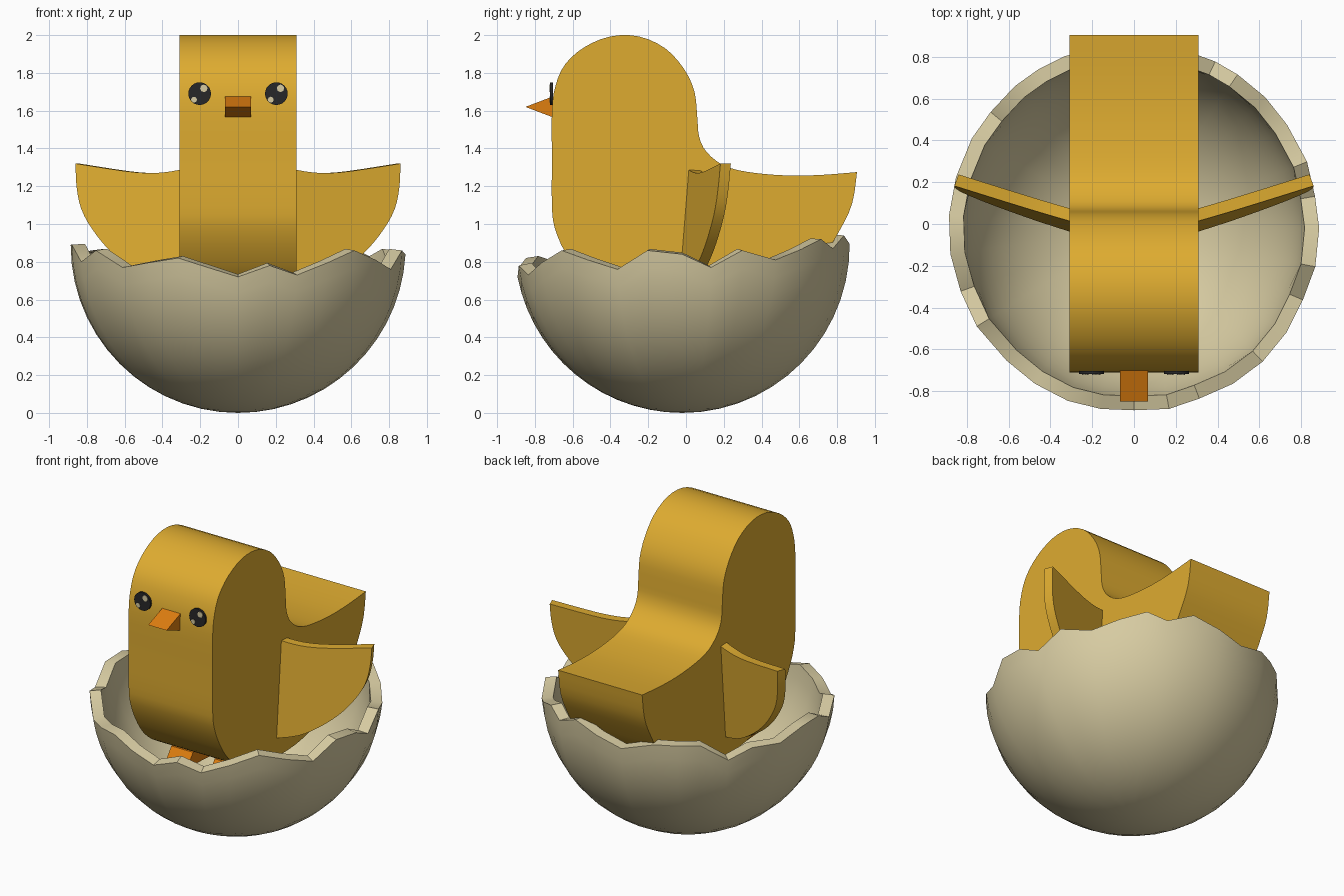
import bpy, bmesh
from math import sin, cos, asin, pi, radians
from mathutils import Vector

if "Cube" in bpy.data.objects:
    bpy.data.objects.remove(bpy.data.objects["Cube"])


def material(name, rgb):
    mat = bpy.data.materials.new(name)
    mat.use_nodes = True
    color = (*rgb, 1)
    mat.diffuse_color = color
    mat.node_tree.nodes["Principled BSDF"].inputs["Base Color"].default_value = color
    return mat


yellow = material("yellow feathers", (0.73, 0.41, 0.03))
cream = material("cream shell", (0.68, 0.6, 0.36))
orange = material("orange beak", (0.74, 0.21, 0.005))
black = material("black eye", (0.02, 0.02, 0.022))


def finish(name, bm, mat, angle=30):
    bmesh.ops.recalc_face_normals(bm, faces=bm.faces)
    mesh = bpy.data.meshes.new(name)
    bm.to_mesh(mesh)
    bm.free()
    mesh.materials.append(mat)
    obj = bpy.data.objects.new(name, mesh)
    bpy.context.collection.objects.link(obj)
    bpy.ops.object.select_all(action="DESELECT")
    obj.select_set(True)
    bpy.context.view_layer.objects.active = obj
    bpy.ops.object.shade_smooth_by_angle(angle=radians(angle))
    return obj


def spline(points, steps=3):
    """Smooth open curve through the points."""
    pts = [Vector(p) for p in points]
    pts = [pts[0]] + pts + [pts[-1]]
    out = []
    for a, b, c, d in zip(pts, pts[1:], pts[2:], pts[3:]):
        for i in range(steps):
            t = i / steps
            out.append(0.5 * (2 * b + (c - a) * t + (2 * a - 5 * b + 4 * c - d) * t * t
                              + (3 * b - a - 3 * c + d) * t ** 3))
    return out + [pts[-1]]


def prism(name, outline, place, mat):
    """Solid between two copies of an outline; place(p, side) gives 3D points."""
    bm = bmesh.new()
    front, back = [[bm.verts.new(place(p, s)) for p in outline] for s in (0, 1)]
    bm.faces.new(front)
    bm.faces.new(back[::-1])
    n = len(outline)
    for i in range(n):
        j = (i + 1) % n
        bm.faces.new((front[i], back[i], back[j], front[j]))
    return finish(name, bm, mat)


def across(half, x=0):
    return lambda p, s: (x + (half if s else -half), p[0], p[1])


# Body: one side profile (y, z) extruded across x
body = [(.905, 1.275), (.72, 1.26), (.53, 1.257), (.33, 1.275), (.2, 1.31), (.11, 1.38),
        (.07, 1.46), (.06, 1.56), (.045, 1.7), (-.01, 1.82), (-.11, 1.93), (-.25, 1.993),
        (-.4, 1.993), (-.54, 1.935), (-.64, 1.845), (-.69, 1.735), (-.71, 1.6), (-.71, 1.35),
        (-.71, 1.1), (-.695, .98), (-.64, .85), (-.55, .72), (-.42, .62), (-.25, .56),
        (0, .53), (.25, .55), (.5, .63), (.68, .76), (.81, .96), (.88, 1.11), (.905, 1.275)]
prism("body", spline(body)[:-1], across(.31), yellow)

# Wings: thin swept panels, mirrored
wing_top = [(.29, 1.29), (.38, 1.275), (.47, 1.27), (.6, 1.28), (.86, 1.32)]
wing_edge = [(.86, 1.32), (.855, 1.2), (.83, 1.08), (.77, .97), (.68, .86), (.56, .76),
             (.44, .69), (.29, .65)]
wing = spline(wing_top)[:-1] + spline(wing_edge)
for label, m in (("left", 1), ("right", -1)):
    prism(label + "_wing", wing, lambda p, s, m=m: (
        m * (p[0] - .02 * s), .015 + .3 * (p[0] - .31) + .08 * (p[1] - 1.29) + .055 * s, p[1]),
        yellow)

    # Feet tucked below the belly
    prism(label + "_foot", [(-.42, .5), (-.36, .58), (-.1, .58), (-.1, .48)],
          across(.08, .16 * m), orange)

# Beak wedge
prism("beak", [(-.85, 1.62), (-.70, 1.677), (-.70, 1.563)], across(.068), orange)


# Eyes: flat discs with two small highlights each
def disc(name, x, z, radius, y, mat, sides):
    ring = [(x + radius * cos(2 * pi * i / sides), z + radius * sin(2 * pi * i / sides))
            for i in range(sides)]
    prism(name, ring, lambda p, s: (p[0], -.705 if s else y, p[1]), mat)


for label, x in (("left", .203), ("right", -.203)):
    disc(label + "_eye", x, 1.69, .06, -.719, black, 24)
    disc(label + "_eye_big_glint", x + .022, 1.718, .02, -.722, cream, 8)
    disc(label + "_eye_small_glint", x - .03, 1.658, .016, -.722, cream, 8)

# Egg shell: bowl whose columns end at a jagged rim (angle in degrees, height)
R, CY = .888, -.02
rim = [(-90, .72), (-79, .78), (-69, .73), (-46, .86), (-23, .76), (-12, .86), (0, .84),
       (10, .77), (21, .86), (34, .81), (56, .92), (64, .87), (75, .94), (98, .85),
       (112, .91), (130, .91), (141, .8), (151, .86), (164, .84), (176, .89), (188, .89),
       (200, .8), (212, .86), (226, .77), (249, .82), (270, .72)]
columns = []
for (a, h), (b, k) in zip(rim, rim[1:]):
    columns.append((a, h))
    if b - a > 15:
        columns.append(((a + b) / 2, (h + k) / 2))
ROWS = 14
bm = bmesh.new()
pole = bm.verts.new((0, CY, 0))
grid = []
for a, h in columns:
    top = asin((h - R) / R)
    column = []
    for r in range(1, ROWS + 1):
        lat = -pi / 2 + (top + pi / 2) * r / ROWS
        column.append(bm.verts.new((R * cos(lat) * cos(radians(a)),
                                    CY + R * cos(lat) * sin(radians(a)), R + R * sin(lat))))
    grid.append(column)
for i, left in enumerate(grid):
    right = grid[(i + 1) % len(grid)]
    bm.faces.new((pole, right[0], left[0]))
    for r in range(ROWS - 1):
        bm.faces.new((left[r], right[r], right[r + 1], left[r + 1]))
shell = finish("egg_shell", bm, cream, 40)
solid = shell.modifiers.new("thickness", "SOLIDIFY")
solid.thickness = .07
solid.offset = -1
bpy.context.view_layer.objects.active = shell
bpy.ops.object.modifier_apply(modifier="thickness")
bpy.ops.object.shade_smooth_by_angle(angle=radians(35))
